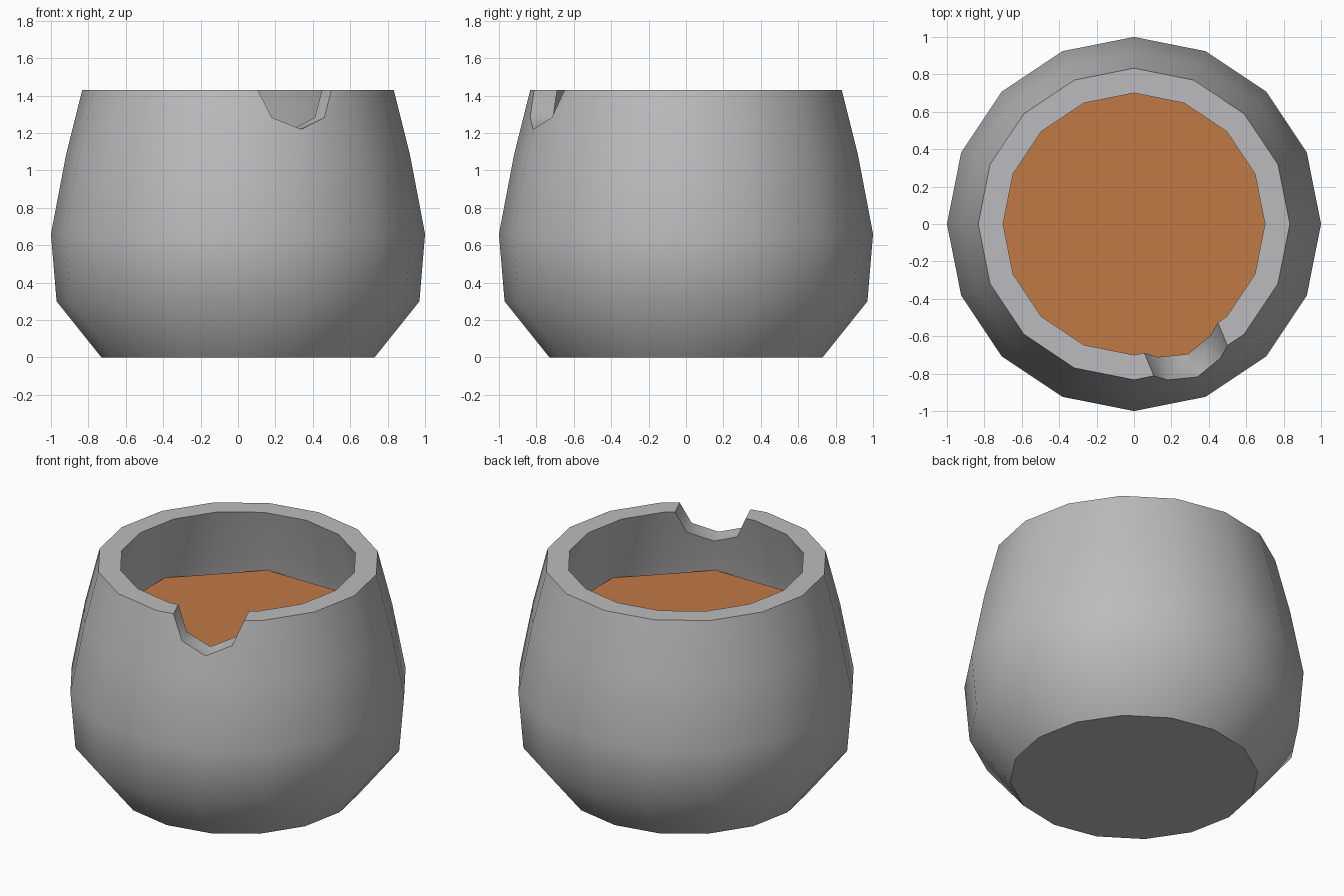
import bpy, bmesh, math

if "Cube" in bpy.data.objects:
    bpy.data.objects.remove(bpy.data.objects["Cube"])

def mat(name, rgb):
    m = bpy.data.materials.new(name)
    m.diffuse_color = (*rgb, 1)
    m.use_nodes = True
    m.node_tree.nodes["Principled BSDF"].inputs["Base Color"].default_value = m.diffuse_color
    return m

STONE = mat("grey clay", (0.5, 0.5, 0.51))
BREW = mat("orange brown liquid", (0.53, 0.19, 0.06))

def lathe(name, profile, sides, offset, material):
    """Closed revolved body: outer base first, inner floor last, both capped."""
    bm = bmesh.new()
    rings = []
    for r, z in profile:
        rings.append([bm.verts.new((r * math.cos(a), r * math.sin(a), z))
                      for a in (offset + 2 * math.pi * i / sides for i in range(sides))])
    for lo, hi in zip(rings, rings[1:]):
        for i in range(sides):
            j = (i + 1) % sides
            bm.faces.new((lo[i], lo[j], hi[j], hi[i]))
    bm.faces.new(rings[0][::-1])
    bm.faces.new(rings[-1])
    bmesh.ops.recalc_face_normals(bm, faces=bm.faces)
    me = bpy.data.meshes.new(name)
    bm.to_mesh(me)
    bm.free()
    me.materials.append(material)
    ob = bpy.data.objects.new(name, me)
    bpy.context.collection.objects.link(ob)
    return ob

# Bulging pot with a thick wall
pot = lathe("pot", [(0.73, 0), (0.97, 0.30), (1.0, 0.66), (0.92, 1.08), (0.833, 1.43),
                    (0.70, 1.43), (0.79, 1.07), (0.865, 0.66), (0.84, 0.36), (0.65, 0.13)],
            16, 0, STONE)

# Chip in the rim: octagonal cutter pointing outward at the front right
ang = math.radians(-67.5)
cut = lathe("chip_cutter", [(0.215, -0.3), (0.215, 0.3)], 8, 0, STONE)
cut.rotation_euler = (0, math.pi / 2, ang)
cut.location = (0.75 * math.cos(ang), 0.75 * math.sin(ang), 1.435)
cut.hide_render = True
mod = pot.modifiers.new("chip", "BOOLEAN")
mod.operation = "DIFFERENCE"
mod.solver = "EXACT"
mod.object = cut
bpy.context.view_layer.objects.active = pot
pot.select_set(True)
bpy.ops.object.modifier_apply(modifier="chip")
bpy.data.objects.remove(cut, do_unlink=True)
bpy.ops.object.shade_smooth_by_angle(angle=math.radians(47))

# Liquid surface
lathe("liquid", [(0.79, 0.98), (0.80, 1.01)], 8, math.pi / 8, BREW)
